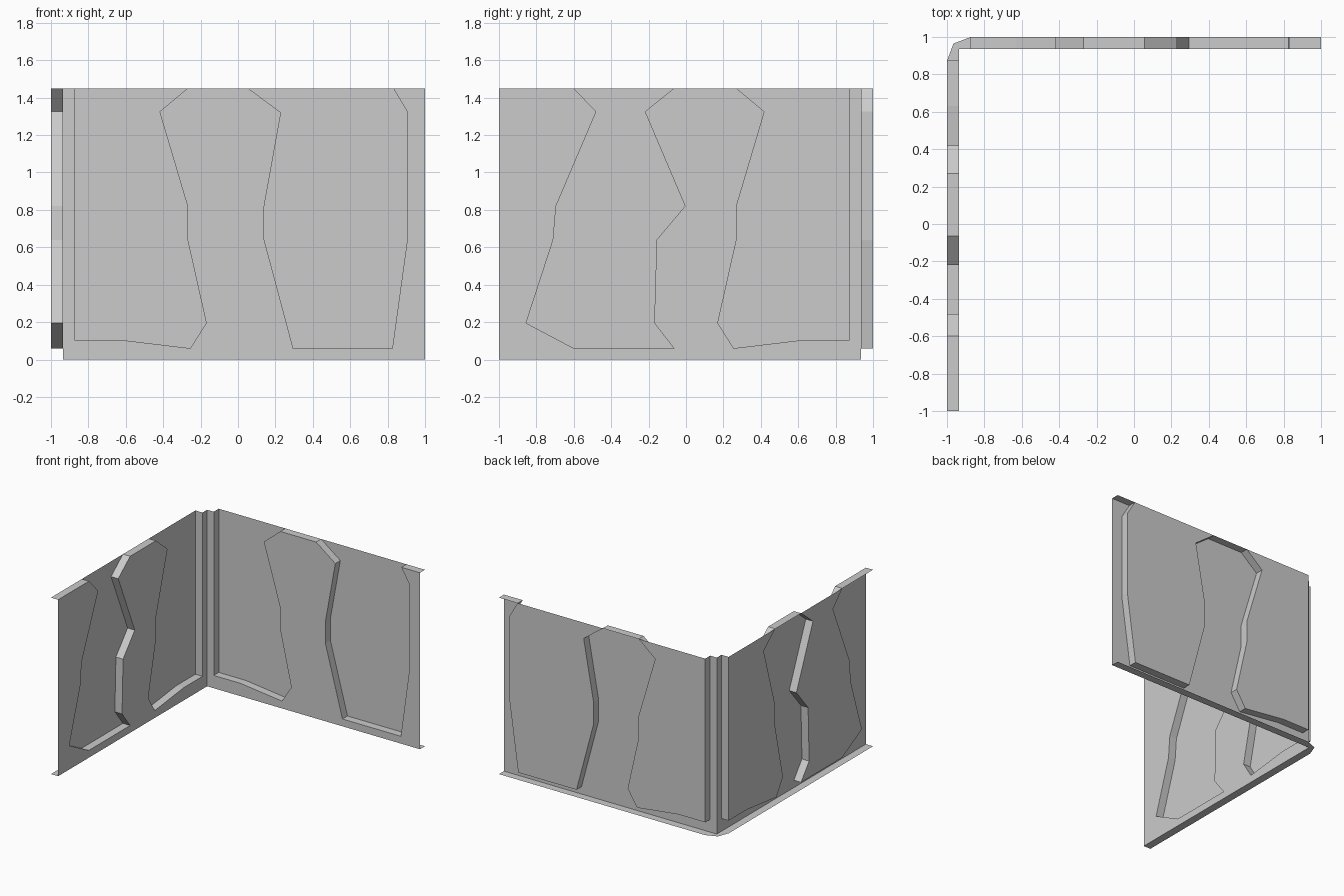
import bpy, bmesh

if "Cube" in bpy.data.objects:
    bpy.data.objects.remove(bpy.data.objects["Cube"])

H, IN, OUT = 1.45, 0.935, 1.0      # wall height, raised face depth, recessed face depth


def back(u, d, v):
    return (u, d, v)


def left(u, d, v):
    return (-d, u, v)


def make_object(name, faces):
    bm = bmesh.new()
    for pts in faces:
        bm.faces.new([bm.verts.new(p) for p in pts])
    bmesh.ops.remove_doubles(bm, verts=bm.verts, dist=0.0005)
    mesh = bpy.data.meshes.new(name)
    bm.to_mesh(mesh)
    bm.free()
    obj = bpy.data.objects.new(name, mesh)
    bpy.context.collection.objects.link(obj)


def make_wall(name, place, lo, hi, panels, caps):
    """Open-backed wall: raised frame, recessed panels, their reveals and top caps."""
    # raised frame outline, running around every recess open at the top
    frame = [(lo, 0), (hi, 0), (hi, H)]
    for p in reversed(panels):
        frame += p[::-1]
    frame.append((lo, H))
    clean = [p for i, p in enumerate(frame) if p != frame[i - 1]]
    faces = [[place(u, IN, v) for u, v in clean]]

    def strip(p, q):
        faces.append([place(p[0], IN, p[1]), place(q[0], IN, q[1]),
                      place(q[0], OUT, q[1]), place(p[0], OUT, p[1])])

    for panel in panels:
        faces.append([place(u, OUT, v) for u, v in panel])
        for p, q in zip(panel, panel[1:]):
            strip(p, q)
    for a, b in caps:
        strip((a, H), (b, H))
    make_object(name, faces)


# Recess outlines (along wall, height), from top left down and round to top right
corner_panel = [(-.875, H), (-.875, .105), (-.63, .105), (-.255, .06), (-.17, .195),
                (-.27, .64), (-.27, .82), (-.42, 1.325), (-.27, H)]
back_panel = [(.055, H), (.23, 1.32), (.14, .82), (.14, .64), (.295, .06),
              (.825, .06), (.905, .64), (.905, 1.325), (.83, H)]
left_panel = [(-.6, H), (-.48, 1.325), (-.695, .82), (-.71, .64), (-.855, .195),
              (-.6, .06), (-.065, .06), (-.17, .195), (-.157, .64), (-.005, .82),
              (-.22, 1.325), (-.065, H)]
corner_mirrored = [(-u, v) for u, v in reversed(corner_panel)]

make_wall("back_wall", back, -IN, 1, [corner_panel, back_panel],
          [(-.27, .055), (.83, 1)])
make_wall("left_wall", left, -1, IN, [left_panel, corner_mirrored],
          [(-1, -.6), (-.065, .27)])

# Bottom strip under both walls, with a chamfered outer corner
base = [(-1, -1), (-IN, -1), (-IN, IN), (1, IN), (1, 1),
        (-.872, 1), (-.965, .965), (-1, .872)]
make_object("base_strip", [[(x, y, 0) for x, y in reversed(base)]])
